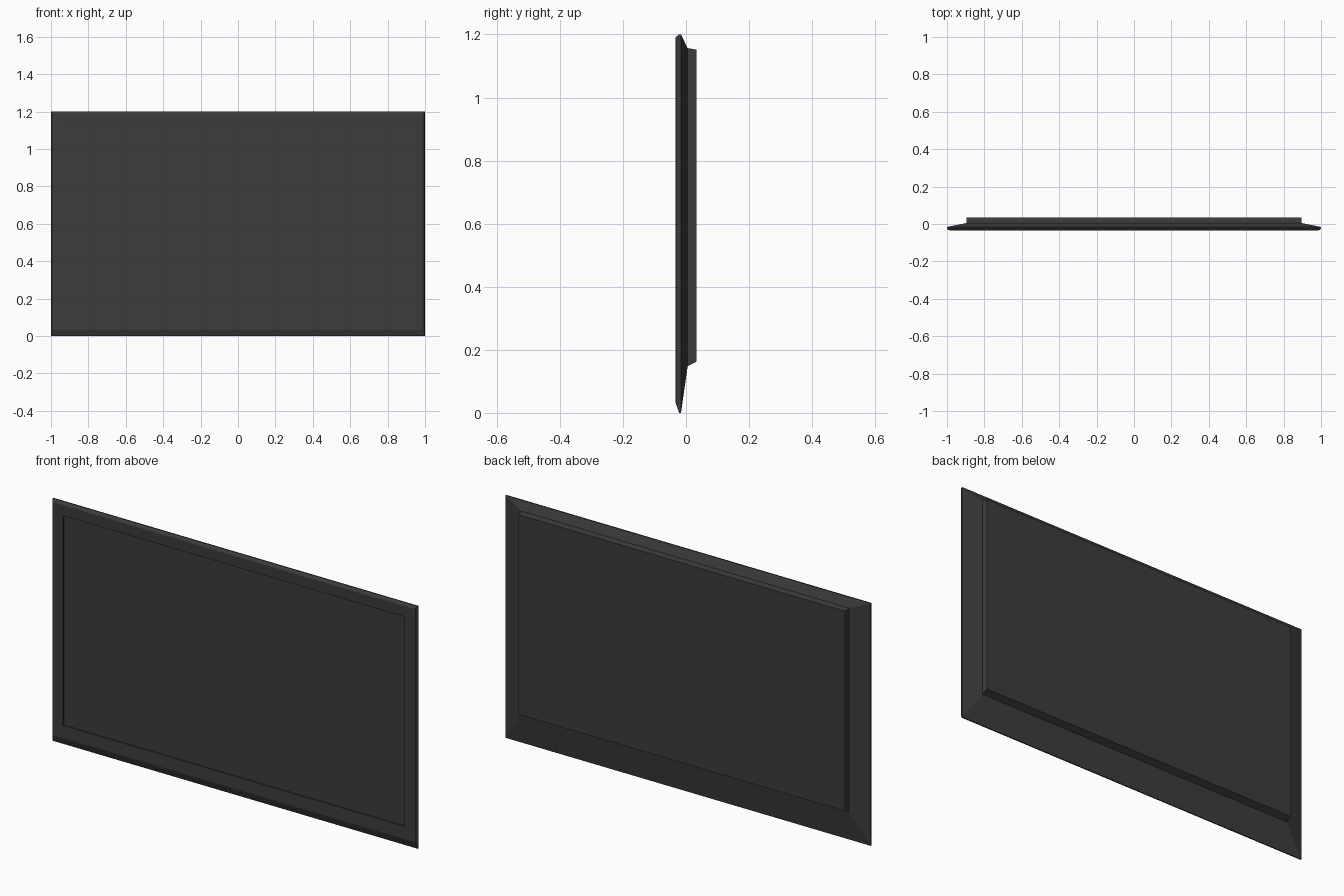
import bpy, bmesh

if "Cube" in bpy.data.objects:
    bpy.data.objects.remove(bpy.data.objects["Cube"])

dark = bpy.data.materials.new("dark_plastic")
dark.diffuse_color = (0.045, 0.045, 0.045, 1)
dark.use_nodes = True
dark.node_tree.nodes["Principled BSDF"].inputs["Base Color"].default_value = dark.diffuse_color


def loft(name, rings, cap_start=False, cap_end=False):
    """Skin rectangular rings given as (half width, bottom z, top z, y)."""
    bm = bmesh.new()
    loops = []
    for w, z0, z1, y in rings:
        corners = ((-w, z0), (w, z0), (w, z1), (-w, z1))
        loops.append([bm.verts.new((x, y, z)) for x, z in corners])
    for a, b in zip(loops, loops[1:]):
        for i in range(4):
            j = (i + 1) % 4
            bm.faces.new((a[i], a[j], b[j], b[i]))
    if cap_start:
        bm.faces.new(loops[0])
    if cap_end:
        bm.faces.new(loops[-1])
    bmesh.ops.recalc_face_normals(bm, faces=bm.faces)
    me = bpy.data.meshes.new(name)
    bm.to_mesh(me)
    bm.free()
    me.materials.append(dark)
    ob = bpy.data.objects.new(name, me)
    bpy.context.collection.objects.link(ob)
    return ob


# Bezel and tapered shell: recessed opening, front lip, rim, sloped back
loft("bezel_shell", [
    (0.934, 0.097, 1.135, -0.024),
    (0.934, 0.097, 1.135, -0.033),
    (0.985, 0.036, 1.187, -0.034),
    (0.994, 0.026, 1.193, -0.031),
    (1.0, 0.0, 1.2, -0.022),
    (1.0, 0.0, 1.2, -0.016),
    (0.897, 0.147, 1.157, 0.005),
], cap_start=False, cap_end=True)

# Display panel set into the bezel opening
loft("screen", [
    (0.934, 0.097, 1.135, -0.026),
    (0.934, 0.097, 1.135, -0.020),
], cap_start=True, cap_end=True)

# Raised electronics housing on the back
loft("rear_housing", [
    (0.897, 0.147, 1.157, 0.004),
    (0.895, 0.163, 1.152, 0.034),
], cap_start=True, cap_end=True)
